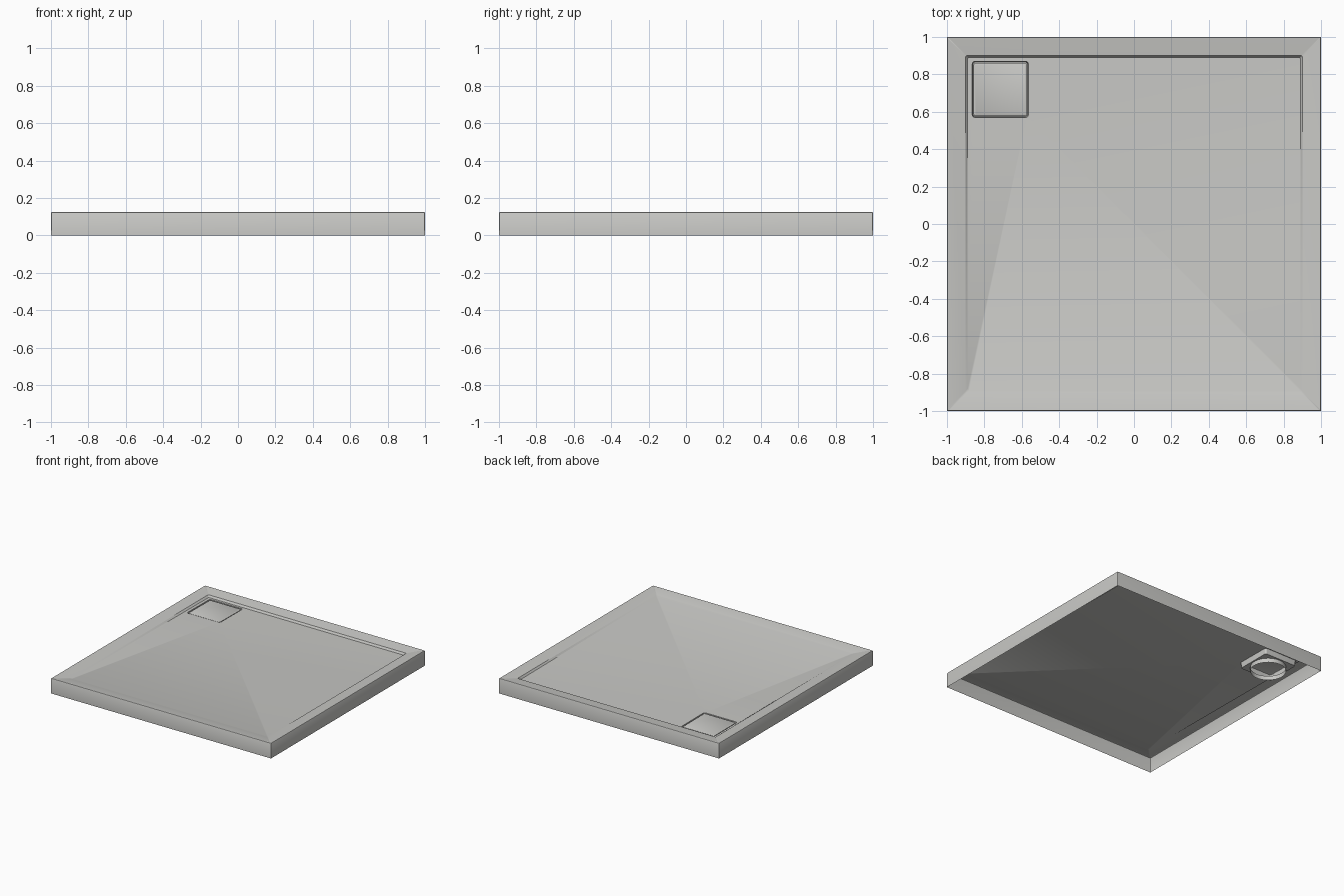
import bpy, bmesh
from math import cos, sin, pi, radians

if "Cube" in bpy.data.objects:
    bpy.data.objects.remove(bpy.data.objects["Cube"])

STEPS = 7                      # segments per rounded corner
DRAIN = (-0.715, 0.72)         # drain centre

enamel = bpy.data.materials.new("warm_grey_enamel")
enamel.use_nodes = True
colour = (0.58, 0.58, 0.56, 1)
enamel.diffuse_color = colour
enamel.node_tree.nodes["Principled BSDF"].inputs["Base Color"].default_value = colour


def floor_z(y):
    """Tray floor falls gently toward the back."""
    return 0.102 - 0.0075 * y


def square(half, radius, z, centre=(0, 0)):
    """Counter-clockwise rounded square; z is a number or a function of y."""
    points = []
    for corner in range(4):
        sx = 1 if corner in (0, 3) else -1
        sy = 1 if corner < 2 else -1
        for i in range(STEPS + 1):
            a = (corner + i / STEPS) * pi / 2
            x = centre[0] + sx * (half - radius) + radius * cos(a)
            y = centre[1] + sy * (half - radius) + radius * sin(a)
            points.append((x, y, z(y) if callable(z) else z))
    return points


def circle(radius, z, centre):
    """Ring with the same point count as a rounded square."""
    n = 4 * (STEPS + 1)
    turns = [(i + 0.5) * 2 * pi / n for i in range(n)]
    return [(centre[0] + radius * cos(a), centre[1] + radius * sin(a), z) for a in turns]


def skin(name, loops, cap=False, hole=None):
    """Bridge successive loops; close the last one, optionally around a hole."""
    bm = bmesh.new()
    rings = [[bm.verts.new(p) for p in loop] for loop in loops]
    n = len(rings[0])
    for a, b in zip(rings, rings[1:]):
        for i in range(n):
            j = (i + 1) % n
            bm.faces.new((a[i], a[j], b[j], b[i]))
    if cap:
        bm.faces.new(rings[-1])
    if hole:
        inner = [bm.verts.new(p) for p in hole]
        edges = []
        for ring in (rings[-1], inner):
            for i in range(n):
                pair = (ring[i], ring[(i + 1) % n])
                edges.append(bm.edges.get(pair) or bm.edges.new(pair))
        bmesh.ops.triangle_fill(bm, edges=edges, use_beauty=True, normal=(0, 0, 1))
        for f in bm.faces:
            f.normal_update()
            if abs(f.normal.z) > 0.9 and f.normal.z < 0:
                f.normal_flip()
    mesh = bpy.data.meshes.new(name)
    bm.to_mesh(mesh)
    bm.free()
    mesh.materials.append(enamel)
    obj = bpy.data.objects.new(name, mesh)
    bpy.context.collection.objects.link(obj)
    bpy.ops.object.select_all(action="DESELECT")
    obj.select_set(True)
    bpy.context.view_layer.objects.active = obj
    bpy.ops.object.shade_smooth_by_angle(angle=radians(30))
    return obj


# Tray shell: skirt, softened edge, sloping rim, small step and floor
drain_edge = square(0.15, 0.015, floor_z, DRAIN)
skin("shower_tray", [
    square(1.0, 0.004, 0),
    square(1.0, 0.004, 0.119),
    square(0.998, 0.004, 0.123),
    square(0.994, 0.004, 0.125),
    square(0.9, 0.006, 0.112),
    square(0.89, 0.008, floor_z),
], hole=drain_edge)

# Recessed sump with a short open outlet below it
skin("drain_sump", [
    drain_edge,
    square(0.146, 0.015, 0.05, DRAIN),
    circle(0.135, 0.05, DRAIN),
    circle(0.135, 0.015, DRAIN),
])

# Flat cover plate with a soft edge, set flush in the recess
skin("drain_cover", [
    square(0.142, 0.01, lambda y: floor_z(y) - 0.012, DRAIN),
    square(0.142, 0.01, lambda y: floor_z(y) - 0.003, DRAIN),
    square(0.136, 0.008, floor_z, DRAIN),
], cap=True)
